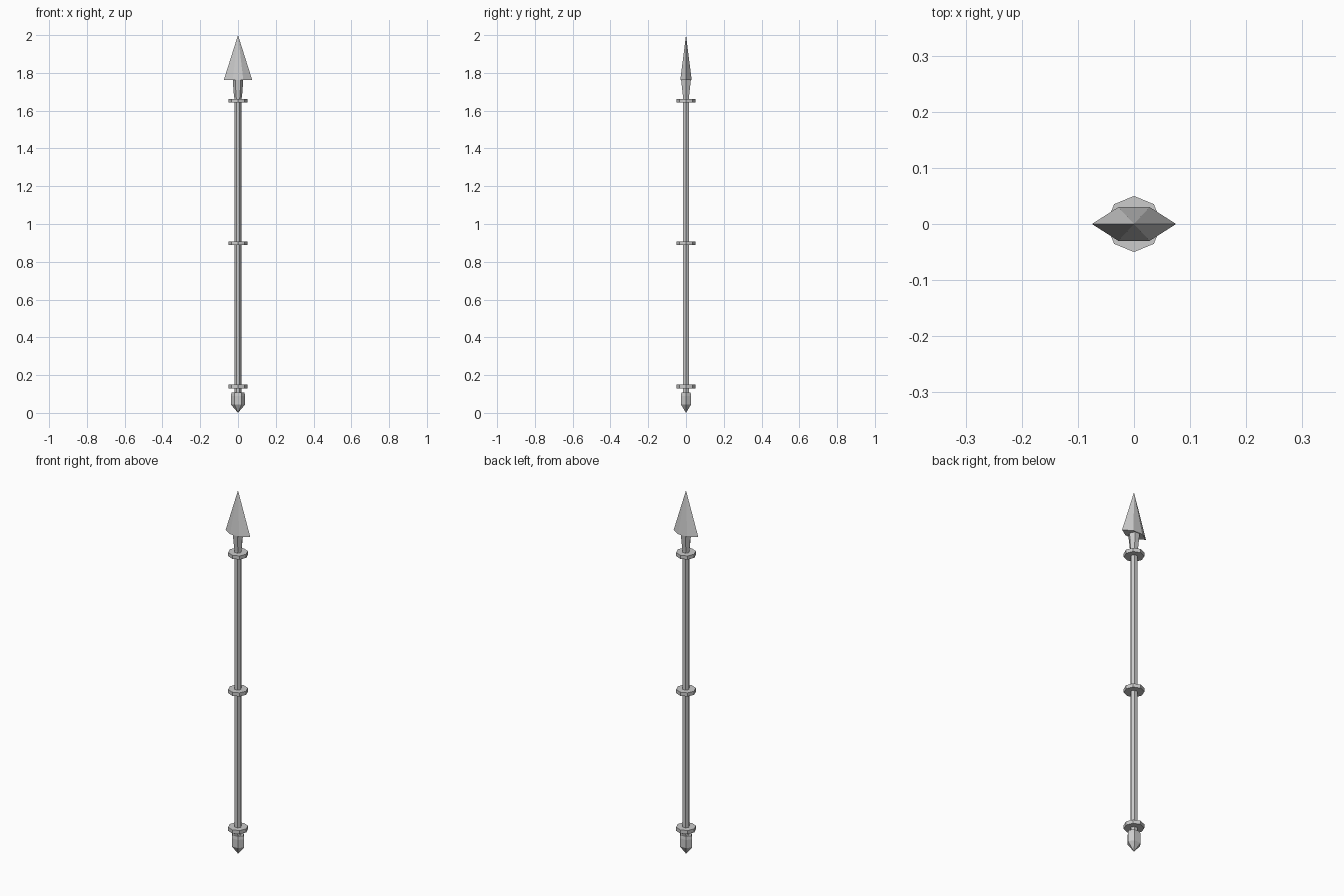
import bpy, bmesh
from math import cos, sin, pi

if "Cube" in bpy.data.objects:
    bpy.data.objects.remove(bpy.data.objects["Cube"])


def ngon(n, rx, ry=None, start=0.0):
    ry = rx if ry is None else ry
    return [(rx * cos(start + 2 * pi * i / n), ry * sin(start + 2 * pi * i / n)) for i in range(n)]


def loft(name, sections):
    """Stack closed outlines (z, points); a one-point outline makes a tip."""
    bm = bmesh.new()
    loops = [[bm.verts.new((x, y, z)) for x, y in pts] for z, pts in sections]
    for a, b in zip(loops, loops[1:]):
        n = max(len(a), len(b))
        for i in range(n):
            j = (i + 1) % n
            quad = [a[i % len(a)], a[j % len(a)], b[j % len(b)], b[i % len(b)]]
            bm.faces.new(list(dict.fromkeys(quad)))
    for end in (loops[0], loops[-1]):
        if len(end) > 2:
            bm.faces.new(end)
    bmesh.ops.recalc_face_normals(bm, faces=bm.faces)
    mesh = bpy.data.meshes.new(name)
    bm.to_mesh(mesh)
    bm.free()
    obj = bpy.data.objects.new(name, mesh)
    bpy.context.collection.objects.link(obj)
    return obj


TIP = [(0, 0)]

# Hexagonal pole
loft("shaft", [(0.09, ngon(6, 0.018)), (1.69, ngon(6, 0.018))])

# Octagonal collars along the pole
for name, z in (("lower_collar", 0.14), ("middle_collar", 0.898), ("upper_collar", 1.652)):
    loft(name, [(z - 0.01, ngon(8, 0.05)), (z + 0.01, ngon(8, 0.05))])

# Pointed butt cap
loft("butt_cap", [(0, TIP), (0.045, ngon(6, 0.038, 0.031)),
                  (0.09, ngon(6, 0.038, 0.031)), (0.108, ngon(6, 0.034, 0.028))])

# Flaring socket under the blade
loft("socket", [(1.67, ngon(6, 0.021, 0.018)), (1.765, ngon(6, 0.028, 0.03))])

# Six-sided flattened blade
blade = [(0.075, 0), (0.028, 0.03), (-0.028, 0.03),
         (-0.075, 0), (-0.028, -0.03), (0.028, -0.03)]
loft("blade", [(1.763, blade), (2.0, TIP)])
